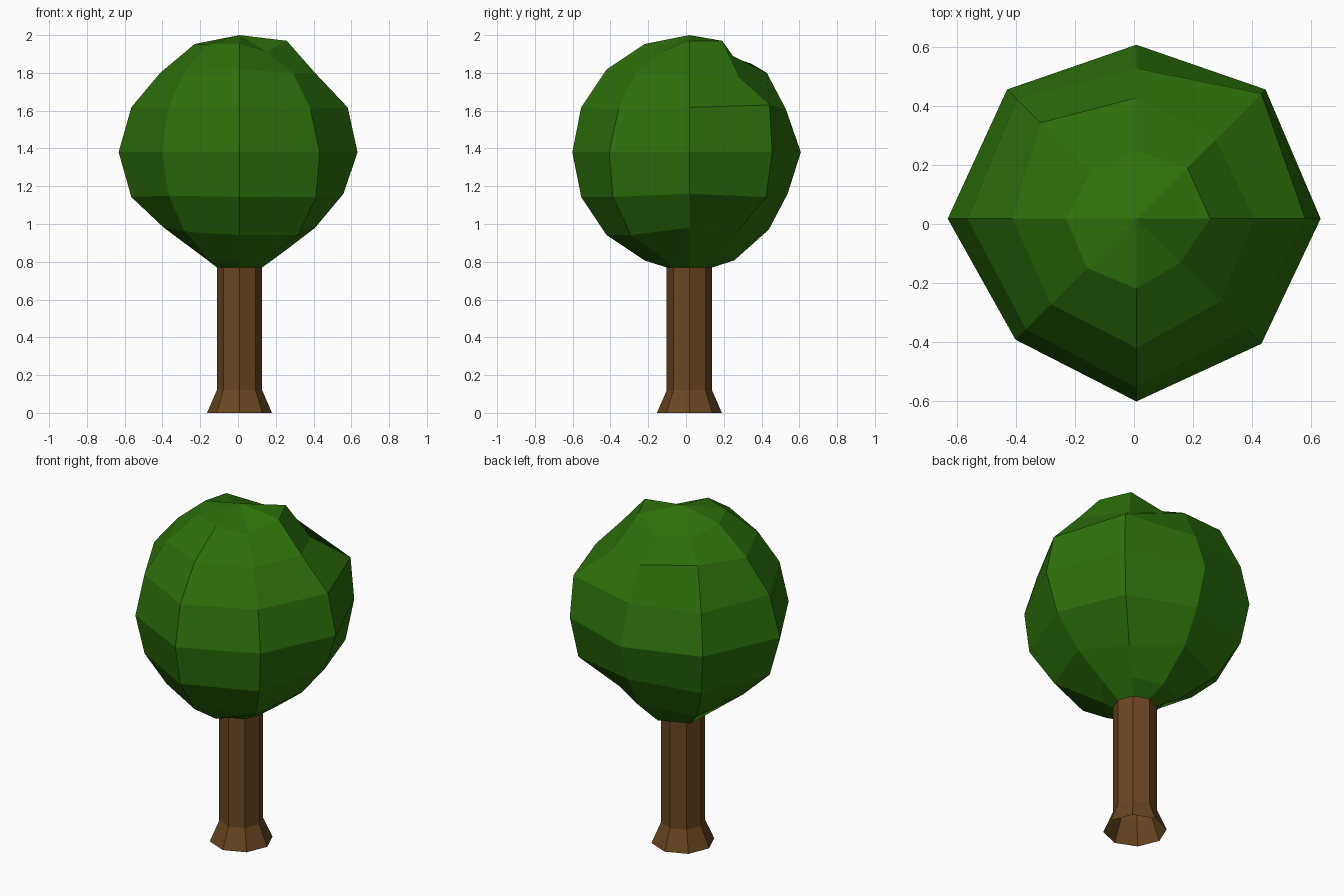
import bpy, bmesh
from math import sin, cos, pi

if "Cube" in bpy.data.objects:
    bpy.data.objects.remove(bpy.data.objects["Cube"], do_unlink=True)

SIDES = 8
CX, CY = 0.008, 0.018


def material(name, color):
    m = bpy.data.materials.new(name)
    m.use_nodes = True
    m.diffuse_color = color
    m.node_tree.nodes["Principled BSDF"].inputs["Base Color"].default_value = color
    return m


def lathe(name, rings, mat, top, dents={}):
    """Stack of eight-sided rings, open below, closed by a pole; dents move single points."""
    bm = bmesh.new()
    grid = []
    for i, (r, z) in enumerate(rings):
        row = []
        for s in range(SIDES):
            a = 2 * pi * s / SIDES
            radius, height = dents.get((i, s), (r, z))
            row.append(bm.verts.new((CX + radius * cos(a), CY + radius * sin(a), height)))
        grid.append(row)
    pole = bm.verts.new((CX, CY, top))
    for s in range(SIDES):
        n = (s + 1) % SIDES
        bm.faces.new((pole, grid[-1][s], grid[-1][n]))
        for a, b in zip(grid, grid[1:]):
            bm.faces.new((a[s], a[n], b[n], b[s]))
    mesh = bpy.data.meshes.new(name)
    bm.to_mesh(mesh)
    bm.free()
    mesh.materials.append(mat)
    obj = bpy.data.objects.new(name, mesh)
    bpy.context.collection.objects.link(obj)


leaf_green = material("leaf_green", (0.025, 0.165, 0.003, 1))
bark_brown = material("bark_brown", (0.14, 0.062, 0.015, 1))

# Trunk with flared foot
NECK = (0.12, 0.77)
lathe("trunk", [(0.172, 0), (0.12, 0.12), NECK], bark_brown, 0.77)

# Leafy crown: a coarse ball growing from the trunk top, knocked out of shape
R, MID = 0.62, 1.38
ball = [NECK] + [(R * sin(pi * k / 8), MID - R * cos(pi * k / 8)) for k in range(1, 8)]
dents = {
    # lower rings
    (1, 0): (0.23, 0.85), (1, 1): (0.21, 0.84), (1, 4): (0.21, 0.87), (1, 7): (0.18, 0.81),
    (2, 0): (0.40, 0.98), (2, 1): (0.35, 0.95), (2, 2): (0.42, 0.97),
    (2, 4): (0.40, 0.98), (2, 5): (0.41, 0.96),
    (3, 0): (0.55, 1.16), (3, 2): (0.52, 1.16), (3, 5): (0.53, 1.15),
    # widest ring
    (4, 0): (0.625, MID), (4, 2): (0.59, MID), (4, 4): (0.64, MID),
    (4, 5): (0.58, MID), (4, 7): (0.60, MID),
    # upper rings
    (5, 1): (0.60, 1.63), (5, 2): (0.51, 1.61), (5, 5): (0.53, 1.62), (5, 7): (0.53, 1.61),
    (6, 0): (0.40, 1.80), (6, 1): (0.38, 1.77), (6, 2): (0.41, 1.80), (6, 3): (0.46, 1.85),
    (6, 4): (0.42, 1.80), (6, 5): (0.41, 1.81), (6, 7): (0.40, 1.80),
    (7, 0): (0.25, 1.97), (7, 1): (0.245, 1.97), (7, 2): (0.23, 1.89),
    (7, 3): (0.22, 1.90), (7, 7): (0.21, 1.91),
}
lathe("crown", ball, leaf_green, MID + R, dents)
